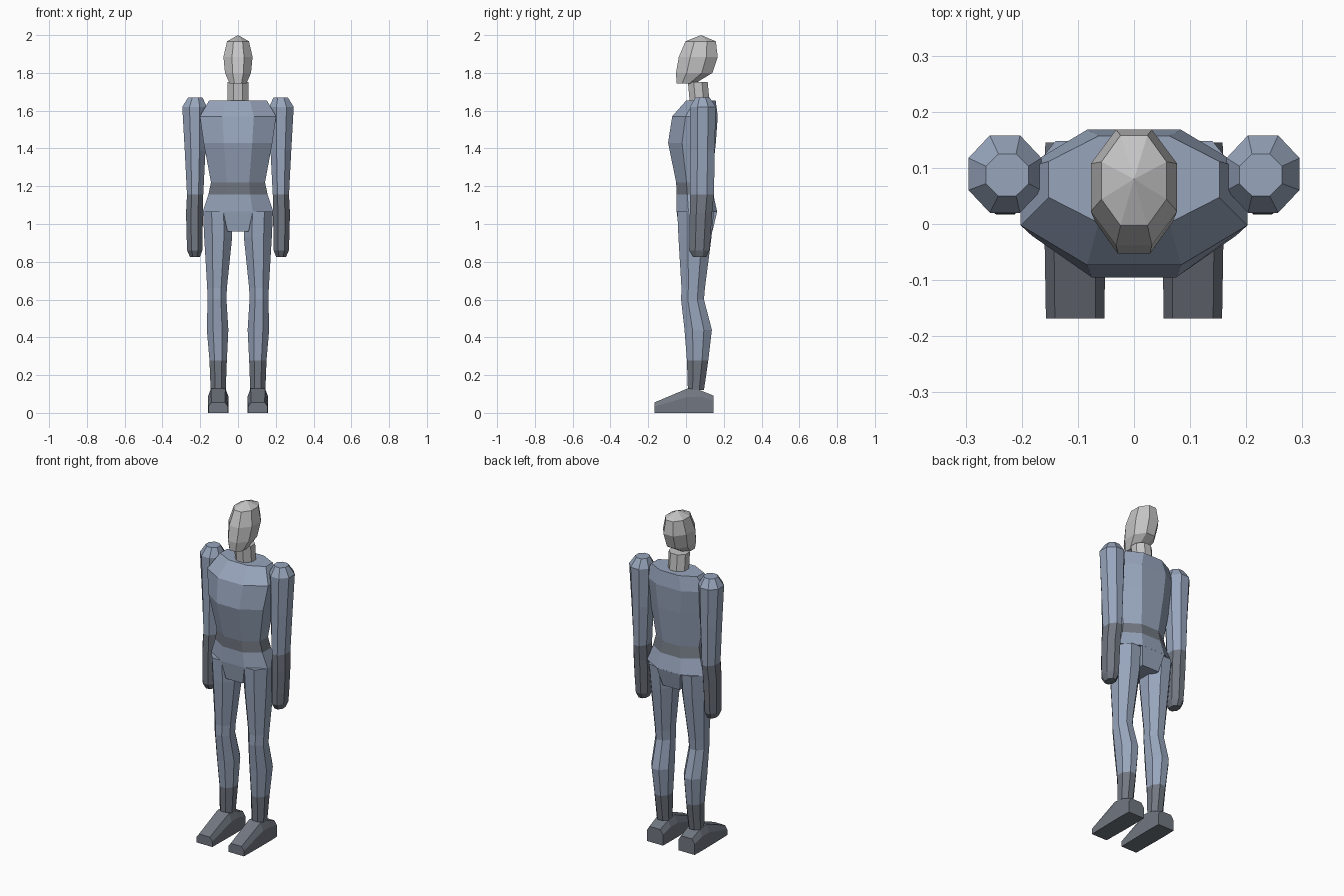
import bpy, bmesh, math

if "Cube" in bpy.data.objects:
    bpy.data.objects.remove(bpy.data.objects["Cube"])


def material(name, rgb):
    m = bpy.data.materials.new(name)
    m.diffuse_color = (*rgb, 1)
    m.use_nodes = True
    m.node_tree.nodes["Principled BSDF"].inputs["Base Color"].default_value = m.diffuse_color
    return m


LIGHT = material("light grey", (0.56, 0.56, 0.56))
BLUE = material("blue grey", (0.31, 0.375, 0.50))
DARK = material("dark grey", (0.165, 0.185, 0.22))


def octagon(z, cx, rx, y0, y1):
    """Regular octagon stretched to the given width and depth."""
    r = 1 / math.cos(math.pi / 8)
    cy, ry = (y0 + y1) / 2, (y1 - y0) / 2
    angles = [math.pi / 8 + i * math.pi / 4 for i in range(8)]
    return [(cx + rx * r * math.cos(a), cy + ry * r * math.sin(a), z) for a in angles]


def loft(name, rings, mats, dark_band=None):
    """Skin a stack of rings; faces inside dark_band (z range) get the second material."""
    bm = bmesh.new()
    loops = [[bm.verts.new(p) for p in ring] for ring in rings]
    n = len(loops[0])
    for a, b in zip(loops, loops[1:]):
        for i in range(n):
            j = (i + 1) % n
            bm.faces.new((a[i], a[j], b[j], b[i]))
    bm.faces.new(loops[0])
    bm.faces.new(loops[-1])
    bmesh.ops.remove_doubles(bm, verts=bm.verts[:], dist=0.0005)
    bmesh.ops.recalc_face_normals(bm, faces=bm.faces[:])
    if dark_band:
        for f in bm.faces:
            if dark_band[0] < f.calc_center_median().z < dark_band[1]:
                f.material_index = 1
    me = bpy.data.meshes.new(name)
    bm.to_mesh(me)
    bm.free()
    for m in mats:
        me.materials.append(m)
    ob = bpy.data.objects.new(name, me)
    bpy.context.collection.objects.link(ob)
    return ob


# Head: faceted egg with a pointed crown
loft("head", [octagon(z, 0, rx, y0, y1) for z, rx, y0, y1 in (
    (1.745, 0.045, -0.05, 0.05),
    (1.80, 0.069, -0.053, 0.14),
    (1.885, 0.077, -0.038, 0.168),
    (1.967, 0.058, -0.003, 0.158),
    (2.0, 0.0, 0.08, 0.08))], [LIGHT])

# Neck
loft("neck", [octagon(1.64, 0, 0.055, 0.02, 0.125),
              octagon(1.752, 0, 0.055, 0.01, 0.115)], [LIGHT])

# Torso with a dark belt band
loft("torso", [octagon(z, 0, rx, y0, y1) for z, rx, y0, y1 in (
    (1.065, 0.187, -0.05, 0.165),
    (1.155, 0.157, -0.05, 0.145),
    (1.22, 0.143, -0.052, 0.135),
    (1.43, 0.182, -0.095, 0.158),
    (1.57, 0.202, -0.073, 0.168),
    (1.655, 0.152, 0.002, 0.157))], [BLUE, DARK], (1.155, 1.22))


def rectangle(z, rx, y0, y1):
    return [(-rx, y0, z), (rx, y0, z), (rx, y1, z), (-rx, y1, z)]


# Tapered crotch block under the hips
loft("crotch", [rectangle(0.96, 0.056, -0.035, 0.14),
                rectangle(1.067, 0.078, -0.05, 0.165)], [BLUE])


def foot_section(cx, y, w, shoulder, top, wt):
    return [(cx - w, y, 0), (cx + w, y, 0), (cx + w, y, shoulder),
            (cx + wt, y, top), (cx - wt, y, top), (cx - w, y, shoulder)]


for side, s in (("left", 1), ("right", -1)):
    # Arm, ending in a dark glove
    loft(side + "_arm", [octagon(z, s * cx, rx, y0, y1) for z, cx, rx, y0, y1 in (
        (0.825, 0.228, 0.026, 0.037, 0.107),
        (0.86, 0.229, 0.040, 0.017, 0.125),
        (0.93, 0.230, 0.042, 0.018, 0.130),
        (1.06, 0.230, 0.045, 0.020, 0.138),
        (1.155, 0.227, 0.043, 0.022, 0.148),
        (1.39, 0.227, 0.055, 0.022, 0.152),
        (1.62, 0.230, 0.065, 0.020, 0.158),
        (1.67, 0.226, 0.038, 0.050, 0.125))], [BLUE, DARK], (0, 1.15))

    # Leg with a bent knee, full calf and dark boot cuff
    loft(side + "_leg", [octagon(z, s * cx, rx, y0, y1) for z, cx, rx, y0, y1 in (
        (0.12, 0.105, 0.040, 0.010, 0.095),
        (0.278, 0.105, 0.046, 0.005, 0.118),
        (0.44, 0.108, 0.057, -0.008, 0.137),
        (0.60, 0.111, 0.050, -0.026, 0.095),
        (0.66, 0.111, 0.052, -0.024, 0.100),
        (0.93, 0.105, 0.074, -0.040, 0.135),
        (1.066, 0.108, 0.077, -0.046, 0.148))], [BLUE, DARK], (0, 0.27))

    # Wedge shaped foot, toe to heel
    loft(side + "_foot", [foot_section(s * 0.105, *row) for row in (
        (-0.168, 0.052, 0.033, 0.055, 0.036),
        (0.01, 0.055, 0.085, 0.13, 0.038),
        (0.075, 0.055, 0.085, 0.12, 0.038),
        (0.145, 0.053, 0.065, 0.092, 0.036))], [DARK])
